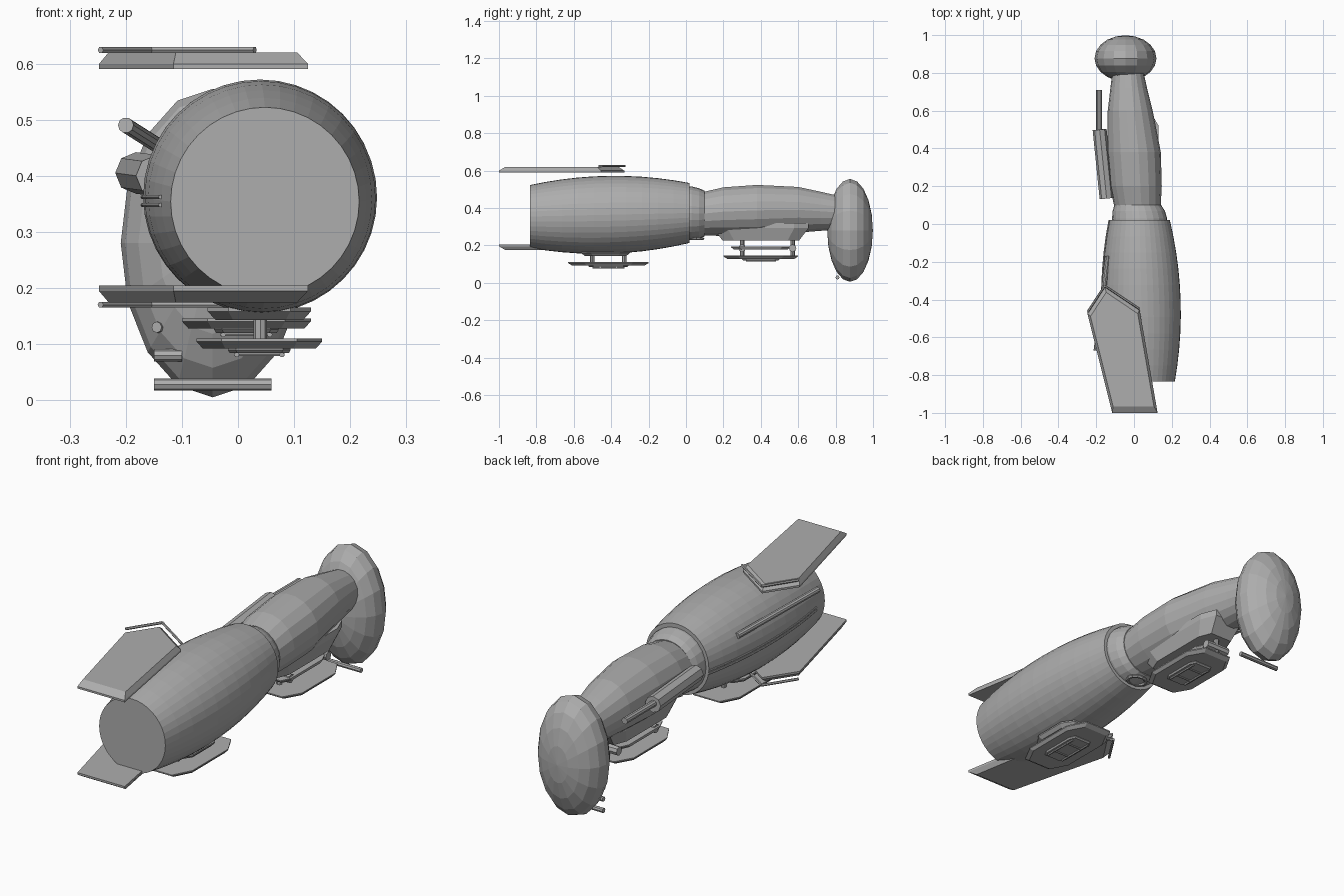
import bpy, bmesh, math
from mathutils import Vector

if "Cube" in bpy.data.objects:
    bpy.data.objects.remove(bpy.data.objects["Cube"])

grey = bpy.data.materials.new("plain grey")
grey.diffuse_color = (0.42, 0.42, 0.42, 1)
grey.use_nodes = True
grey.node_tree.nodes["Principled BSDF"].inputs["Base Color"].default_value = grey.diffuse_color


def finish(name, bm):
    bmesh.ops.recalc_face_normals(bm, faces=bm.faces)
    me = bpy.data.meshes.new(name)
    bm.to_mesh(me)
    bm.free()
    me.materials.append(grey)
    ob = bpy.data.objects.new(name, me)
    bpy.context.collection.objects.link(ob)
    return ob


def skin(name, rings):
    """Join equal point rings into a capped solid."""
    bm = bmesh.new()
    vs = [[bm.verts.new(p) for p in r] for r in rings]
    n = len(vs[0])
    for a, b in zip(vs, vs[1:]):
        for i in range(n):
            j = (i + 1) % n
            bm.faces.new((a[i], a[j], b[j], b[i]))
    bm.faces.new(vs[0])
    bm.faces.new(vs[-1])
    return finish(name, bm)


def loft(name, stations, sides):
    """Stations along y: (y, centre x, centre z, radius x, radius z)."""
    return skin(name, [[(cx + rx * math.cos(2 * math.pi * i / sides), y,
                         cz + rz * math.sin(2 * math.pi * i / sides))
                        for i in range(sides)] for y, cx, cz, rx, rz in stations])


def rod(name, a, b, r, sides=10, r2=None):
    a, b = Vector(a), Vector(b)
    q = (b - a).to_track_quat('Z', 'Y')
    rings = []
    for p, rad in ((a, r), (b, r2 or r)):
        rings.append([p + q @ Vector((rad * math.cos(2 * math.pi * i / sides),
                                      rad * math.sin(2 * math.pi * i / sides), 0))
                      for i in range(sides)])
    return skin(name, rings)


def plate(name, outline, z0, z1, shrink=1.0):
    """Flat plate, the z1 face scaled about the outline centre."""
    mx = sum(p[0] for p in outline) / len(outline)
    my = sum(p[1] for p in outline) / len(outline)
    zm = z0 + (z1 - z0) * 0.3
    top = [(mx + (x - mx) * shrink, my + (y - my) * shrink, z1) for x, y in outline]
    return skin(name, [[(x, y, z0) for x, y in outline],
                       [(x, y, zm) for x, y in outline], top])


def octagon(cx, cy, hx, hy, cut=0.4):
    c, d = hx * (1 - cut), hy * (1 - cut)
    return [(cx + x, cy + y) for x, y in ((-hx, -d), (-c, -hy), (c, -hy), (hx, -d),
                                          (hx, d), (c, hy), (-c, hy), (-hx, d))]


# Big forearm barrel: bulging profile along a slightly tilted axis
barrel = []
for i in range(11):
    t = i / 10
    r = 0.168 * (1 - t) + 0.16 * t + 0.176 * t * (1 - t)
    barrel.append((-0.835 + 0.855 * t, 0.048 - 0.018 * t, 0.354 + 0.019 * t, r, r))
loft("forearm_barrel", barrel, 40)

# Elbow collar and upper arm
loft("elbow_collar", [(0.0, 0.03, 0.372, 0.145, 0.145), (0.03, 0.03, 0.372, 0.146, 0.143),
                      (0.07, 0.025, 0.37, 0.138, 0.135), (0.1, 0.02, 0.37, 0.124, 0.122)], 24)
loft("upper_arm", [(0.07, 0.02, 0.367, 0.12, 0.115), (0.2, 0.01, 0.38, 0.137, 0.132),
                   (0.38, 0.0, 0.387, 0.142, 0.138), (0.6, -0.02, 0.39, 0.119, 0.124),
                   (0.72, -0.028, 0.382, 0.097, 0.106), (0.82, -0.033, 0.375, 0.08, 0.09)], 18)

# Shoulder pad: flattened egg with its pole along the arm
bm = bmesh.new()
bmesh.ops.create_uvsphere(bm, u_segments=16, v_segments=10, radius=1)
for v in bm.verts:
    x, y, z = v.co
    v.co = (-0.045 + 0.164 * x, 0.877 + 0.122 * z, 0.28 + 0.275 * y)
finish("shoulder_pad", bm)

# Fins above and below the barrel, each with an edge strip
fin = [(-0.155, -0.33), (-0.248, -0.47), (-0.115, -1.0), (0.125, -1.0), (0.03, -0.455)]
for side, flip in (("upper", 1), ("lower", -1)):
    h = lambda z: 0.397 + flip * (z - 0.397)
    plate(side + "_fin", fin, h(0.59), h(0.62), 0.9)
    corner = [(-0.245, -0.465), (-0.155, -0.327), (0.03, -0.45)]
    for k in range(2):
        rod(side + "_fin_strip", (*corner[k], h(0.624)), (*corner[k + 1], h(0.624)), 0.006, 6)

# Side rail and slanted rod on the left of the barrel
for z in (0.348, 0.362):
    pts = [(cx - r - 0.001, y, z) for y, cx, cz, r, _ in barrel[1:]]
    for a, b in zip(pts, pts[1:]):
        rod("barrel_rail", a, b, 0.004, 6)
rod("barrel_side_rod", (-0.14, -0.17, 0.452), (-0.2, -0.67, 0.49), 0.014)

# Piston on the left of the upper arm
rod("piston_body", (-0.145, 0.135, 0.4), (-0.182, 0.5, 0.405), 0.037, 8)
rod("piston_rod", (-0.185, 0.48, 0.41), (-0.185, 0.71, 0.41), 0.015)


def hatch(label, cx, cy, hx, hy, z):
    """Hanging armour plate with a raised frame and cross ribs beneath."""
    plate(label + "_plate", octagon(cx, cy, hx, hy), z, z - 0.018, 0.9)
    plate(label + "_panel", octagon(cx, cy, hx * 0.5, hy * 0.5, 0.25), z - 0.018, z - 0.026, 0.94)
    for s in (-1, 1):
        x, y = cx + s * hx * 0.36, cy + s * hy * 0.2
        rod(label + "_rib", (x, cy - hy * 0.4, z - 0.029), (x, cy + hy * 0.4, z - 0.029), 0.005, 6)
        rod(label + "_rib", (cx - hx * 0.4, y, z - 0.028), (cx + hx * 0.4, y, z - 0.028), 0.004, 6)


# Stack under the barrel
plate("barrel_mount", octagon(0.045, -0.48, 0.1, 0.2), 0.21, 0.185, 0.9)
plate("barrel_mount_step", octagon(0.038, -0.43, 0.092, 0.13), 0.165, 0.143, 0.85)
hatch("barrel_hatch", 0.038, -0.415, 0.112, 0.215, 0.11)
for y in (-0.5, -0.33):
    rod("barrel_hatch_post", (0.04, y, 0.2), (0.04, y, 0.1), 0.012, 8)

# Stack under the upper arm
plate("arm_mount", octagon(0.0, 0.4, 0.1, 0.255, 0.3), 0.32, 0.225, 0.8)
plate("arm_mount_bar", octagon(0.0, 0.4, 0.07, 0.16, 0.3), 0.195, 0.178, 0.9)
for y in (0.3, 0.57):
    rod("arm_hatch_pin", (-0.06, y, 0.185), (0.06, y, 0.185), 0.02, 8)
    rod("arm_hatch_post", (0, y, 0.25), (0, y, 0.135), 0.012, 8)
hatch("arm_hatch", 0.015, 0.4, 0.115, 0.2, 0.146)

# Small lifting ring under the elbow
loop = [(0.03 + 0.045 * math.cos(a * math.pi / 6), 0.055 + 0.035 * math.sin(a * math.pi / 6), 0.235)
        for a in range(13)]
for a, b in zip(loop, loop[1:]):
    rod("elbow_ring", a, b, 0.008, 6)

# Handles at the foot of the shoulder pad
rod("shoulder_rod", (-0.15, 0.81, 0.028), (0.06, 0.81, 0.028), 0.011, 8)
rod("shoulder_peg", (-0.15, 0.81, 0.08), (-0.1, 0.81, 0.08), 0.011, 8)
rod("shoulder_stud", (-0.145, 0.8, 0.13), (-0.12, 0.85, 0.13), 0.01, 8)
